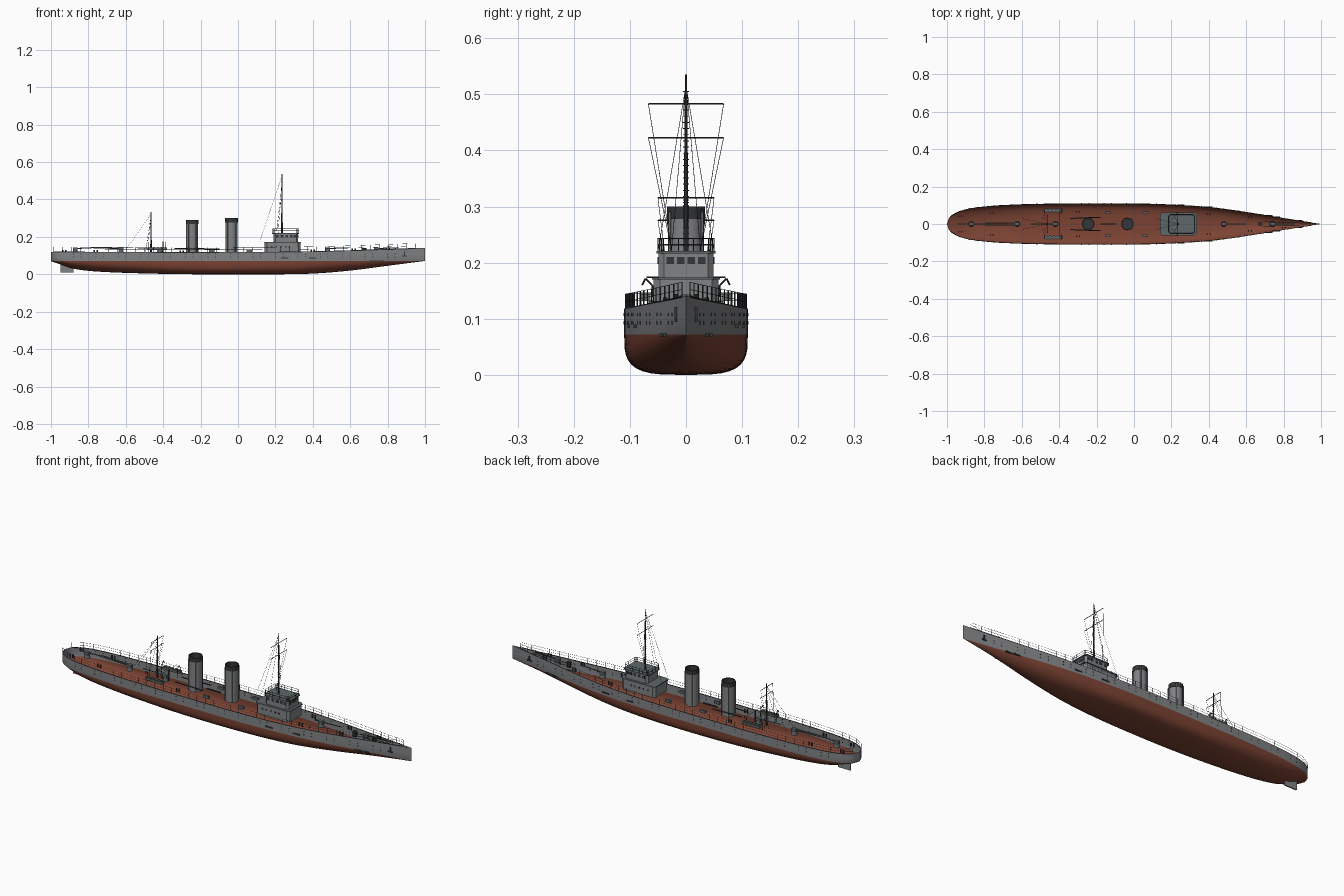
import bpy, bmesh, math
from mathutils import Vector, Matrix

if "Cube" in bpy.data.objects:
    bpy.data.objects.remove(bpy.data.objects["Cube"])

def mat(name, c):
    m = bpy.data.materials.new(name)
    m.diffuse_color = (*c, 1)
    m.use_nodes = True
    m.node_tree.nodes["Principled BSDF"].inputs["Base Color"].default_value = m.diffuse_color
    return m

GREY = mat("hull_grey", (0.22, 0.225, 0.235))
RED = mat("bottom_red", (0.20, 0.056, 0.033))
SLATE = mat("roof_slate", (0.11, 0.135, 0.14))
DARK = mat("dark_fittings", (0.035, 0.037, 0.04))

# ---------- helpers ----------
def finish(bm, name, mats, smooth=None):
    me = bpy.data.meshes.new(name)
    bm.to_mesh(me)
    bm.free()
    ob = bpy.data.objects.new(name, me)
    bpy.context.collection.objects.link(ob)
    for m in mats:
        me.materials.append(m)
    if smooth:
        bpy.context.view_layer.objects.active = ob
        ob.select_set(True)
        bpy.ops.object.shade_smooth_by_angle(angle=math.radians(smooth))
        ob.select_set(False)
    return ob

def rod(bm, a, b, r=0.002, r2=None, n=6):
    a, b = Vector(a), Vector(b)
    d = b - a
    q = d.to_track_quat('Z', 'Y').to_matrix().to_4x4()
    bmesh.ops.create_cone(bm, cap_ends=True, segments=n, radius1=r, radius2=r if r2 is None else r2,
                          depth=d.length, matrix=Matrix.Translation((a + b) / 2) @ q)

def box(bm, c, s):
    bmesh.ops.create_cube(bm, size=1, matrix=Matrix.Translation(c) @ Matrix.Diagonal((*s, 1)))

def prism(bm, pts, z0, z1):
    lo = [bm.verts.new((x, y, z0)) for x, y in pts]
    hi = [bm.verts.new((x, y, z1)) for x, y in pts]
    n = len(pts)
    bm.faces.new(lo[::-1])
    bm.faces.new(hi)
    for i in range(n):
        bm.faces.new((lo[i], lo[(i + 1) % n], hi[(i + 1) % n], hi[i]))

def curve(pts, x):
    # piecewise cubic through the points
    n = len(pts)
    slope = lambda i: (pts[min(i + 1, n - 1)][1] - pts[max(i - 1, 0)][1]) / (pts[min(i + 1, n - 1)][0] - pts[max(i - 1, 0)][0])
    for i in range(n - 1):
        (x0, y0), (x1, y1) = pts[i], pts[i + 1]
        if x <= x1 + 1e-9:
            h = x1 - x0
            t = (x - x0) / h
            return ((2*t**3 - 3*t*t + 1) * y0 + (t**3 - 2*t*t + t) * h * slope(i)
                    + (3*t*t - 2*t**3) * y1 + (t**3 - t*t) * h * slope(i + 1))

# ---------- hull: open shell, red below the waterline ----------
BEAM = [(-1, 0), (-.99, .03), (-.97, .05), (-.935, .068), (-.87, .085), (-.72, .1), (-.5, .108), (-.2, .11),
        (.1, .108), (.35, .095), (.5, .079), (.67, .053), (.88, .018), (1, 0)]
KEEL = [(-1, .07), (-.95, .053), (-.87, .028), (-.74, .014), (-.47, .004), (-.2, 0), (.2, 0), (.4, .004), (.6, .02), (.81, .047), (1, .0715)]
FULL = [(-1, 1.7), (-.6, 2.6), (-.2, 3.5), (.15, 3.3), (.5, 2.2), (.8, 1.5), (1, 1.3)]
SHEER = [(-1, .12), (-.5, .118), (.2, .119), (.5, .124), (1, .141)]
WL = .072
beam = lambda x: max(0, curve(BEAM, x))
sheer = lambda x: curve(SHEER, x)

def section(x):
    k, b, p = max(0, curve(KEEL, x)), beam(x), curve(FULL, x)
    out = []
    for i in range(11):
        t = (i / 10) ** 2
        out.append((b * (1 - (1 - t) ** p) ** (1 / p), k + t * (WL - k)))
    out += [(b, (WL + sheer(x)) / 2), (b, sheer(x))]
    return out

bm = bmesh.new()
rows = []
for i in range(73):
    x = -math.cos(math.pi * i / 72)
    s = section(x)
    loop = [(x, -y, z) for y, z in s[::-1]] + [(x, y, z) for y, z in s[1:]]
    rows.append([bm.verts.new(p) for p in loop])
for a, b in zip(rows, rows[1:]):
    for j in range(len(a) - 1):
        f = bm.faces.new((a[j], a[j + 1], b[j + 1], b[j]))
        f.material_index = 0 if min(v.co.z for v in f.verts) > WL - .001 else 1
bmesh.ops.remove_doubles(bm, verts=bm.verts, dist=1e-5)
finish(bm, "hull", [GREY, RED], 40)

# rudder
bm = bmesh.new()
box(bm, (-.915, 0, .035), (.07, .006, .05))
finish(bm, "rudder", [GREY])

# gunwale strip, railing posts and wires along both sides
bm, rim = bmesh.new(), bmesh.new()
xs = [-.985 + i * .0484 for i in range(41)]
for s in (-1, 1):
    for i, x in enumerate(xs):
        p = Vector((x, s * beam(x) * .98, sheer(x)))
        up = Vector((0, 0, .026))
        rod(bm, p, p + up, .0011, n=4)
        if i:
            for h in (.5, 1):
                rod(bm, q + up * h, p + up * h, .0006, n=3)
            rod(rim, q, p, .0015, n=4)
        q = p
finish(bm, "railing", [DARK])
finish(rim, "gunwale", [DARK])

# portholes, waterline plates and anchors
bm = bmesh.new()
for s in (-1, 1):
    for i in range(46):
        x = -.92 + i * .04
        for z in (.093, .108):
            if (i * 7 + int(z * 1000)) % 3:
                y = s * beam(x)
                rod(bm, (x, y - s * .001, z), (x, y + s * .001, z), .0028, n=8)
    for x in (.72, .76, .4, .25):
        box(bm, (x, s * beam(x), .071 if x > .5 else .087), (.04, .006, .006))
    x = .89
    box(bm, (x, s * (beam(x) + .002), .108), (.006, .004, .026))
    box(bm, (x, s * (beam(x) + .002), .098), (.024, .005, .007))
finish(bm, "portholes_and_anchors", [DARK])

# ---------- bridge ----------
def chamfered(x0, x1, w, c):
    return [(x0 + c, -w), (x1 - c, -w), (x1, -w + c), (x1, w - c), (x1 - c, w), (x0 + c, w), (x0, w - c), (x0, -w + c)]

bm = bmesh.new()
prism(bm, chamfered(.142, .333, .058, .012), .115, .17)
prism(bm, chamfered(.19, .322, .049, .01), .172, .216)
finish(bm, "bridge_house", [GREY])
bm = bmesh.new()
prism(bm, chamfered(.138, .337, .061, .012), .17, .174)
prism(bm, chamfered(.182, .327, .053, .01), .216, .221)
finish(bm, "bridge_roofs", [SLATE])
bm = bmesh.new()
for y in (-.028, -.0095, .0095, .028):
    box(bm, (.322, y, .204), (.003, .013, .013))
for x in (.21, .235, .26, .285, .305):
    for s in (-1, 1):
        box(bm, (x, s * .049, .204), (.014, .003, .013))
        box(bm, (x - .03, s * .058, .148), (.008, .003, .008))
finish(bm, "bridge_windows", [DARK])
bm = bmesh.new()
pts = chamfered(.186, .324, .05, .01)
for (x0, y0), (x1, y1) in zip(pts, pts[1:] + pts[:1]):
    for z in (.232, .243):
        rod(bm, (x0, y0, z), (x1, y1, z), .001, n=4)
    for t in (0, .33, .67):
        x, y = x0 + (x1 - x0) * t, y0 + (y1 - y0) * t
        rod(bm, (x, y, .22), (x, y, .243), .001, n=4)
finish(bm, "bridge_railing", [DARK])

# ---------- funnels ----------
for name, x, top in (("aft_funnel", -.245, .29), ("fore_funnel", -.035, .3)):
    bm = bmesh.new()
    rings = []
    prof = [(.032, .112), (.032, top - .022), (.034, top - .022), (.034, top), (.029, top), (.029, top - .03)]
    for r, z in prof:
        rings.append([bm.verts.new((x + r * math.cos(a * math.pi / 6), r * math.sin(a * math.pi / 6), z)) for a in range(12)])
    for k, (a, b) in enumerate(zip(rings, rings[1:])):
        for j in range(12):
            f = bm.faces.new((a[j], a[(j + 1) % 12], b[(j + 1) % 12], b[j]))
            f.material_index = 1 if k > 0 else 0
    bm.faces.new(rings[-1]).material_index = 1
    finish(bm, name, [GREY, DARK], 35)
    bm = bmesh.new()
    for s in (-1, 1):
        rod(bm, (x + s * .02, -.029, .115), (x + s * .02, -.029, top - .01), .0025)
        rod(bm, (x + s * .02, .029, .115), (x + s * .02, .029, top - .01), .0025)
    finish(bm, name + "_pipes", [GREY])

# ---------- masts with yards, rungs and stays ----------
def mast(name, x, z0, top, yards, stay):
    bm = bmesh.new()
    rod(bm, (x, 0, z0), (x, 0, top), .0048, .0018, 8)
    for z, w in yards:
        rod(bm, (x, -w, z), (x, w, z), .0014)
    z = z0 + .01
    while z < top - .02:
        rod(bm, (x - .003, -.005, z), (x - .003, .005, z), .0008, n=4)
        z += .011
    finish(bm, name, [DARK])
    bm = bmesh.new()
    for s in (-1, 1):
        rod(bm, (x, 0, top - .01), (stay[0], s * .03, stay[1]), .0006, n=3)
        rod(bm, (x, 0, top - .02), (x - .02, s * .05, z0), .0006, n=3)
        for z, w in yards:
            rod(bm, (x, s * w, z), (x - .03, s * .025, z0), .0006, n=3)
    finish(bm, name + "_stays", [DARK])

mast("foremast", .235, .22, .535, [(.483, .067), (.423, .067)], (.115, .172))
mast("mainmast", -.465, .115, .333, [(.316, .05), (.276, .05)], (-.6, .13))

# ---------- deck guns ----------
def gun(name, x, y, d, length, twin=False):
    bm = bmesh.new()
    rod(bm, (x, y, .112), (x, y, .13), .016, .011, 12)
    box(bm, (x, y, .136), (.026, .018, .014))
    for o in ((-.006, .006) if twin else (0,)):
        rod(bm, (x, y + o, .138), (x + d * length, y + o, .142), .0032, .002, 8)
    finish(bm, name, [SLATE])

gun("bow_gun", .74, 0, 1, .12)
gun("fore_gun", .48, 0, 1, .12)
gun("aft_gun", -.625, 0, -1, .17, True)
gun("stern_gun", -.87, 0, 1, .1)
gun("centre_gun", -.42, 0, -1, .13)

# boats on davits, side lockers and small deck fittings
bm = bmesh.new()
for s in (-1, 1):
    box(bm, (-.43, s * .072, .138), (.1, .018, .012))
    for i in range(5):
        box(bm, (-.47 + i * .02, s * .072, .145), (.008, .022, .004))
    for x in (-.14, .06):
        box(bm, (x, s * .06, .125), (.03, .012, .014))
finish(bm, "ship_boats", [SLATE])
bm = bmesh.new()
for s in (-1, 1):
    for x in (-.48, -.39):
        rod(bm, (x, s * .055, .115), (x, s * .06, .16), .0016)
        rod(bm, (x, s * .06, .16), (x, s * .072, .172), .0016)
        rod(bm, (x, s * .072, .172), (x, s * .078, .16), .0016)
    for x in (-.93, -.76, -.3, .4, .62, .8):
        y = s * beam(x) * .6
        for d in (-.008, .008):
            rod(bm, (x + d, y, sheer(x) - .008), (x + d, y, sheer(x) + .01), .004, n=8)
    rod(bm, (.69, s * .012, .125), (.88, s * .008, .135), .0016)
    rod(bm, (-.34, s * .03, .138), (-.18, s * .036, .138), .003)
rod(bm, (-.4, -.07, .174), (-.4, .07, .174), .001)
rod(bm, (-.4, 0, .115), (-.4, 0, .175), .003)
rod(bm, (.675, 0, .115), (.675, 0, .142), .012, n=10)
rod(bm, (-.1, 0, .135), (-.18, 0, .135), .004, n=8)
finish(bm, "davits_and_bollards", [DARK])
